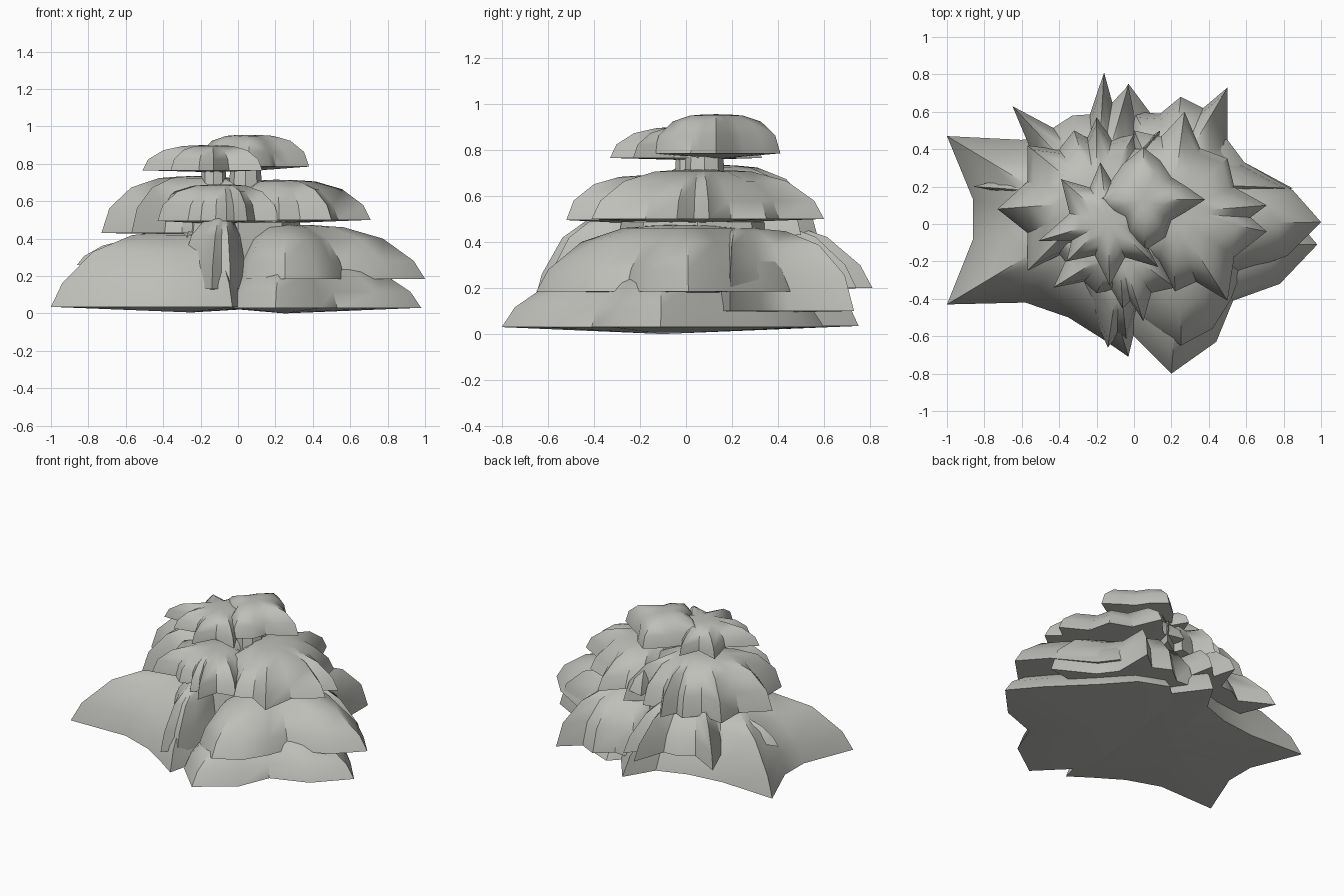
import bpy
import bmesh
import math

# One stone colour
stone = bpy.data.materials.new("stone_grey")
stone.diffuse_color = (0.52, 0.52, 0.49, 1.0)

# Dome profile: (share of radius, share of height)
PROFILE = [(1.0, 0.0), (0.92, 0.33), (0.70, 0.74), (0.42, 0.95), (0.2, 0.99)]


def star(centre, tips, valley):
    """Add a pulled-in point between each pair of neighbouring tips."""
    cx, cy = centre
    out = []
    for i, (x, y) in enumerate(tips):
        nx, ny = tips[(i + 1) % len(tips)]
        out.append((x, y))
        out.append((cx + valley * ((x + nx) / 2 - cx), cy + valley * ((y + ny) / 2 - cy)))
    return out


def cap(name, centre, outline, rim, top, drop=0.02, bulge=1.0):
    """Domed slab with a lobed outline and a shallow point underneath."""
    cx, cy = centre
    n = len(outline)
    bm = bmesh.new()
    rings = []
    for r, h in PROFILE:
        z = rim + (top - rim) * h ** bulge
        rings.append([bm.verts.new((cx + (x - cx) * r, cy + (y - cy) * r, z)) for x, y in outline])
    peak = bm.verts.new((cx, cy, top))
    base = bm.verts.new((cx, cy, rim - drop))
    for i in range(n):
        j = (i + 1) % n
        for a, b in zip(rings, rings[1:]):
            bm.faces.new((a[i], a[j], b[j], b[i]))
        bm.faces.new((rings[-1][i], rings[-1][j], peak))
        bm.faces.new((rings[0][j], rings[0][i], base))
    bmesh.ops.recalc_face_normals(bm, faces=bm.faces)
    mesh = bpy.data.meshes.new(name)
    bm.to_mesh(mesh)
    bm.free()
    mesh.materials.append(stone)
    ob = bpy.data.objects.new(name, mesh)
    bpy.context.collection.objects.link(ob)
    bpy.ops.object.select_all(action='DESELECT')
    ob.select_set(True)
    bpy.context.view_layer.objects.active = ob
    bpy.ops.object.shade_smooth_by_angle(angle=math.radians(40))
    return ob


# Ground slabs
cap("base_left", (-0.25, 0.02),
    [(-1, 0.47), (-0.86, 0.13), (-0.86, -0.08), (-1, -0.43), (-0.58, -0.42), (-0.35, -0.5),
     (-0.16, -0.62), (-0.03, -0.71), (0.02, -0.5), (0.1, -0.3), (0.2, 0.0), (0.25, 0.35),
     (0.12, 0.55), (-0.03, 0.75), (-0.15, 0.55), (-0.35, 0.48), (-0.6, 0.45)],
    0.035, 0.44, 0.03, 1.05)
cap("base_right", (0.25, -0.1),
    [(0.2, -0.80), (0.44, -0.63), (0.53, -0.41), (0.78, -0.32), (0.98, -0.11), (0.82, 0.08),
     (0.57, 0.33), (0.4, 0.52), (0.2, 0.6), (0.0, 0.4), (-0.1, 0.0), (-0.08, -0.4), (0.0, -0.6)],
    0.03, 0.29, 0.03)

# Middle slabs
cap("middle_right", (0.25, 0.0),
    [(1.0, 0.01), (0.85, 0.18), (0.59, 0.33), (0.5, 0.45), (0.3, 0.5), (0.0, 0.4), (-0.1, 0.0),
     (0.0, -0.3), (0.05, -0.5), (0.25, -0.65), (0.42, -0.56), (0.52, -0.4), (0.57, -0.26),
     (0.82, -0.17)], 0.185, 0.475, 0.01)
cap("middle_back", (0.2, 0.22),
    [(0.85, 0.19), (0.59, 0.33), (0.5, 0.45), (0.5, 0.73), (0.37, 0.62), (0.25, 0.68),
     (0.14, 0.59), (0.0, 0.6), (-0.1, 0.4), (0.0, 0.1), (0.4, 0.1), (0.6, 0.15)],
    0.1, 0.46, 0.01, 0.75)
cap("middle_left", (-0.2, 0.15),
    star((-0.2, 0.15), [(-0.6, 0.22), (-0.65, 0.63), (-0.33, 0.58), (-0.16, 0.81), (-0.03, 0.74),
                        (0.2, 0.3), (0.1, -0.25), (-0.3, -0.38), (-0.52, -0.22)], 0.8),
    0.2, 0.5, 0.01)
cap("left_spur", (-0.4, 0.17),
    [(-0.86, 0.2), (-0.63, 0.26), (-0.5, 0.38), (-0.2, 0.3), (-0.2, 0.0), (-0.5, 0.05),
     (-0.65, 0.16)], 0.26, 0.4, 0.06)
cap("front_ledge", (-0.08, -0.25),
    [(-0.14, -0.66), (-0.09, -0.6), (-0.04, -0.62), (0.0, -0.5), (0.05, -0.3), (-0.05, -0.1),
     (-0.25, -0.15), (-0.32, -0.33), (-0.22, -0.48)], 0.13, 0.52, 0.01)

# Inner stems that fill the gaps between layers
for name, x, y, r, lo, hi in (("lower_stem", 0.0, 0.05, 0.36, 0.3, 0.56),
                              ("upper_stem", 0.04, 0.08, 0.09, 0.6, 0.84),
                              ("side_stem", -0.13, 0.02, 0.07, 0.6, 0.82)):
    ring = [(x + r * math.cos(k * math.pi / 4), y + r * math.sin(k * math.pi / 4)) for k in range(8)]
    cap(name, (x, y), ring, lo, hi, 0.0, 0.3)

# Upper slabs
cap("upper_left", (-0.2, 0.12),
    star((-0.2, 0.12), [(-0.73, 0.08), (-0.57, 0.42), (-0.32, 0.5), (-0.2, 0.57), (0.0, 0.48),
                        (0.14, 0.5), (0.2, 0.2), (0.1, -0.15), (-0.3, -0.2), (-0.57, -0.25)], 0.82),
    0.43, 0.735, 0.01, 0.75)
cap("upper_right", (0.2, 0.06),
    star((0.2, 0.06), [(0.71, 0.1), (0.5, 0.35), (0.27, 0.6), (0.0, 0.5), (-0.1, 0.1),
                       (0.0, -0.2), (0.22, -0.36), (0.5, -0.41), (0.71, -0.04)], 0.83),
    0.5, 0.715, 0.02, 0.9)
cap("upper_front", (-0.08, -0.12),
    star((-0.08, -0.12), [(0.05, -0.52), (0.22, -0.34), (0.2, -0.05), (0.0, 0.15), (-0.3, 0.1),
                          (-0.45, -0.1), (-0.43, -0.34), (-0.2, -0.37), (-0.06, -0.45)], 0.8),
    0.495, 0.69, 0.02, 0.75)

# Crown slabs
cap("crown_left", (-0.14, 0.02),
    star((-0.14, 0.02), [(-0.51, -0.09), (-0.36, -0.2), (-0.13, -0.33), (0.13, -0.23), (0.12, 0.05),
                         (0.0, 0.28), (-0.18, 0.33), (-0.39, 0.24)], 0.66),
    0.765, 0.9, 0.01, 0.75)
cap("crown_top", (0.05, 0.13),
    [(0.05, 0.41), (0.14, 0.34), (0.2, 0.25), (0.28, 0.2), (0.38, 0.13), (0.27, 0.06),
     (0.2, 0.02), (0.17, -0.07), (0.06, -0.14), (-0.03, -0.07), (-0.07, 0.02), (-0.15, 0.06),
     (-0.22, 0.14), (-0.13, 0.22), (-0.06, 0.32)], 0.785, 0.955, 0.025, 0.7)
